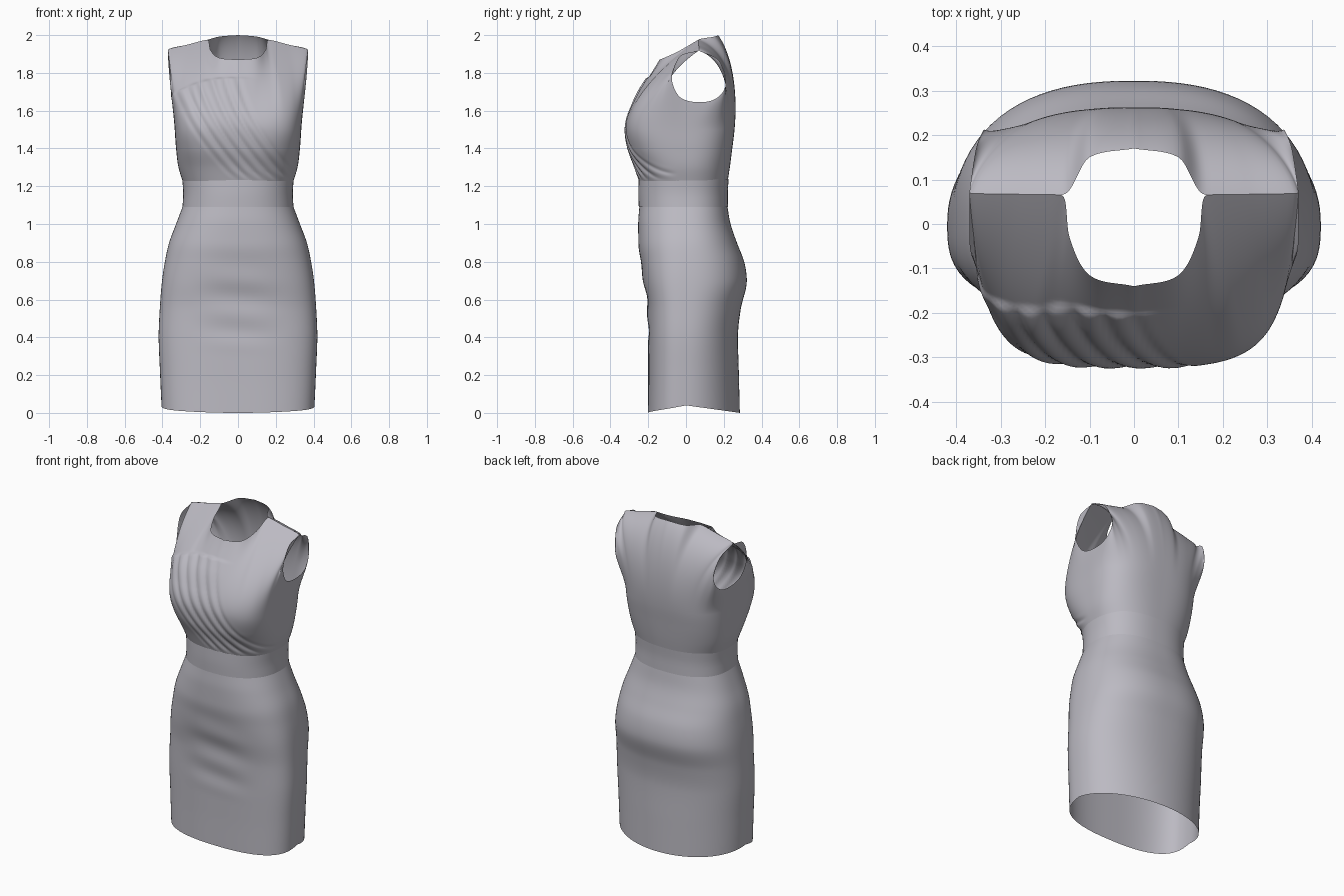
import bpy, math
from mathutils import Vector

if "Cube" in bpy.data.objects:
    bpy.data.objects.remove(bpy.data.objects["Cube"])

fabric = bpy.data.materials.new("lavender_grey_fabric")
fabric.diffuse_color = (0.50, 0.49, 0.54, 1)
fabric.use_nodes = True
fabric.node_tree.nodes["Principled BSDF"].inputs["Base Color"].default_value = fabric.diffuse_color


def slope(a, b):
    """Limited slope, so curves never overshoot their points."""
    if a * b <= 0:
        return 0
    return math.copysign(min(abs(a + b) / 2, 2.5 * abs(a), 2.5 * abs(b)), a)


def spline(table, t):
    """Smooth curve through rows keyed by their first column."""
    n = len(table)
    k = max([i for i in range(n - 1) if table[i][0] <= t] or [0])
    rows = [table[min(max(k + d, 0), n - 1)] for d in (-1, 0, 1, 2)]
    h = rows[2][0] - rows[1][0]
    u = min(max((t - rows[1][0]) / h, 0), 1)
    out = []
    for c in range(1, len(rows[0])):
        d = [(q[c] - p[c]) / (q[0] - p[0]) if q is not p else None for p, q in zip(rows, rows[1:])]
        m1 = h * (d[1] if d[0] is None else slope(d[0], d[1]))
        m2 = h * (d[1] if d[2] is None else slope(d[1], d[2]))
        out.append((2*u**3 - 3*u*u + 1) * rows[1][c] + (u**3 - 2*u*u + u) * m1
                   + (3*u*u - 2*u**3) * rows[2][c] + (u**3 - u*u) * m2)
    return out


def smooth(a, b, t):
    t = min(max((t - a) / (b - a), 0), 1)
    return t * t * (3 - 2 * t)


def ring(profile, z, phi):
    """Rounded body section; phi runs -90 (front) .. 0 (side) .. 90 (back)."""
    a, front, back, nf, nb = spline(profile, z)
    c, s = abs(math.cos(math.radians(phi))), math.sin(math.radians(phi))
    depth, n = (front, nf) if s < 0 else (back, nb)
    r = (c ** n + abs(s) ** n) ** (1 / n)
    return Vector((a * c / r, depth * s / r, z))


def loft(name, point, rows, phis):
    """Closed tube: the half loop of angles is repeated on the other side."""
    loop = [(p, 1) for p in phis] + [(p, -1) for p in reversed(phis[1:-1])]
    n = len(loop)
    verts = [point(i / rows, p, side) for i in range(rows + 1) for p, side in loop]
    faces = [(i*n + j, i*n + (j + 1) % n, (i + 1)*n + (j + 1) % n, (i + 1)*n + j)
             for i in range(rows) for j in range(n)]
    mesh = bpy.data.meshes.new(name)
    mesh.from_pydata(verts, [], faces)
    mesh.materials.append(fabric)
    obj = bpy.data.objects.new(name, mesh)
    bpy.context.collection.objects.link(obj)
    bpy.context.view_layer.objects.active = obj
    obj.select_set(True)
    bpy.ops.object.shade_smooth_by_angle(angle=math.radians(60))
    obj.select_set(False)
    return obj


# z, half width, front depth, back depth, front and back squareness
SKIRT = [(0, .405, .202, .285, 2.9, 2.05), (.2, .413, .2, .28, 2.9, 2.1),
         (.4, .42, .2, .275, 2.9, 2.2), (.55, .414, .203, .29, 2.85, 2.3),
         (.7, .402, .225, .322, 2.75, 2.4), (.8, .387, .24, .308, 2.6, 2.4),
         (.9, .365, .252, .27, 2.5, 2.4), (1.0, .328, .253, .236, 2.4, 2.4),
         (1.1, .29, .246, .218, 2.3, 2.4)]
WAIST = [(1.09, .294, .25, .222, 2.3, 2.4), (1.16, .29, .252, .221, 2.3, 2.4),
         (1.24, .295, .25, .226, 2.3, 2.4)]
TOP = [(1.21, .288, .243, .218, 2.3, 2.4), (1.3, .315, .272, .232, 2.5, 2.5),
       (1.4, .328, .308, .245, 3.1, 2.7), (1.5, .335, .322, .257, 3.7, 2.8),
       (1.6, .342, .305, .263, 3.8, 2.8)]

# angle, edge xyz (neckline, shoulder, armhole), pull point xyz
EDGE = [(-90, 0, -.14, 1.87, 0, -.25, 1.68), (-75, .10, -.115, 1.88, .10, -.25, 1.68),
        (-62, .145, -.03, 1.92, .18, -.24, 1.71), (-52, .163, .065, 1.975, .23, -.21, 1.77),
        (-42, .265, .067, 1.95, .30, -.18, 1.77), (-32, .37, .07, 1.92, .35, -.155, 1.77),
        (-24, .37, -.03, 1.89, .355, -.135, 1.7), (-15, .362, -.075, 1.77, .35, -.095, 1.64),
        (-6, .35, -.03, 1.67, .345, -.04, 1.6), (10, .345, .07, 1.645, .343, .06, 1.58),
        (28, .343, .16, 1.665, .34, .14, 1.6), (42, .337, .213, 1.76, .335, .205, 1.64),
        (49, .355, .17, 1.87, .33, .235, 1.75), (56, .37, .07, 1.92, .32, .24, 1.87),
        (64, .265, .067, 1.95, .25, .265, 1.89), (72, .163, .065, 1.975, .17, .275, 1.90),
        (80, .10, .15, 1.992, .1, .28, 1.86), (90, 0, .17, 2.0, 0, .28, 1.85)]


def skirt(v, phi, side):
    p = ring(SKIRT, 1.1 * v, phi)
    front = smooth(.28, .03, p.x) if p.y < 0 else 0
    # soft cross wrinkles over the front, hem rising at the sides
    p.y += front * .0045 * math.sin(2*math.pi*(p.z + .1*p.x*side)/.19) \
        * smooth(.28, .45, p.z) * smooth(.95, .6, p.z)
    p.z += .04 * (1 - abs(math.sin(math.radians(phi)))) * (1 - v) ** 4
    p.x *= side
    return p


def waistband(v, phi, side):
    p = ring(WAIST, 1.09 + .148 * v, phi)
    p.x *= side
    return p


def bodice(v, phi, side):
    split = .42
    if v < split:
        p = ring(TOP, 1.21 + .29 * v / split, phi)
    else:
        # cubic from the bust ring to the edge, leaving the ring smoothly
        t = (v - split) / (1 - split)
        e = spline(EDGE, phi)
        edge, pull = Vector(e[:3]), Vector(e[3:])
        a = ring(TOP, 1.5, phi)
        rise = (ring(TOP, 1.51, phi) - ring(TOP, 1.49, phi)).normalized()
        b = a + rise * (pull - a).length * .6
        c = (edge + 2 * pull) / 3
        p = (1-t)**3 * a + 3*t*(1-t)**2 * b + 3*t*t*(1-t) * c + t**3 * edge
    p.x *= side
    if phi < -8:
        # draped layer below the slanted yoke seam
        seam = 1.775 - 1.0 * min(p.x + .05, 0) ** 2 - .5 * max(p.x, 0) ** 2
        drape = smooth(seam + .006, seam - .008, p.z) * smooth(.12, -.05, p.x) * smooth(-8, -28, phi)
        low = smooth(1.22, 1.28, p.z)
        t = max((1.78 - p.z) / .54, 0)
        c = p.x - .12 * t - .21 * t * t
        band = smooth(-.40, -.30, c) * smooth(.05, -.03, c) * smooth(seam + .008, seam - .012, p.z)
        # narrow creases between broad pleats
        wave = math.sqrt(math.sin(math.pi * c / .07) ** 2 + .03)
        fold = .012 * (wave - .75) * band * smooth(-8, -25, phi)
        out = Vector((.4 * p.x, p.y, .05)).normalized()
        p += out * (low * fold + .009 * drape * smooth(1.6, 1.72, p.z))
    return p


steps = [-90 + 180 * i / 48 for i in range(49)]
fine = [a[0] + (b[0] - a[0]) * k / 8 for a, b in zip(EDGE, EDGE[1:]) for k in range(8)] + [90]
loft("skirt", skirt, 60, steps)
loft("waistband", waistband, 6, steps)
loft("draped_bodice", bodice, 110, fine)
